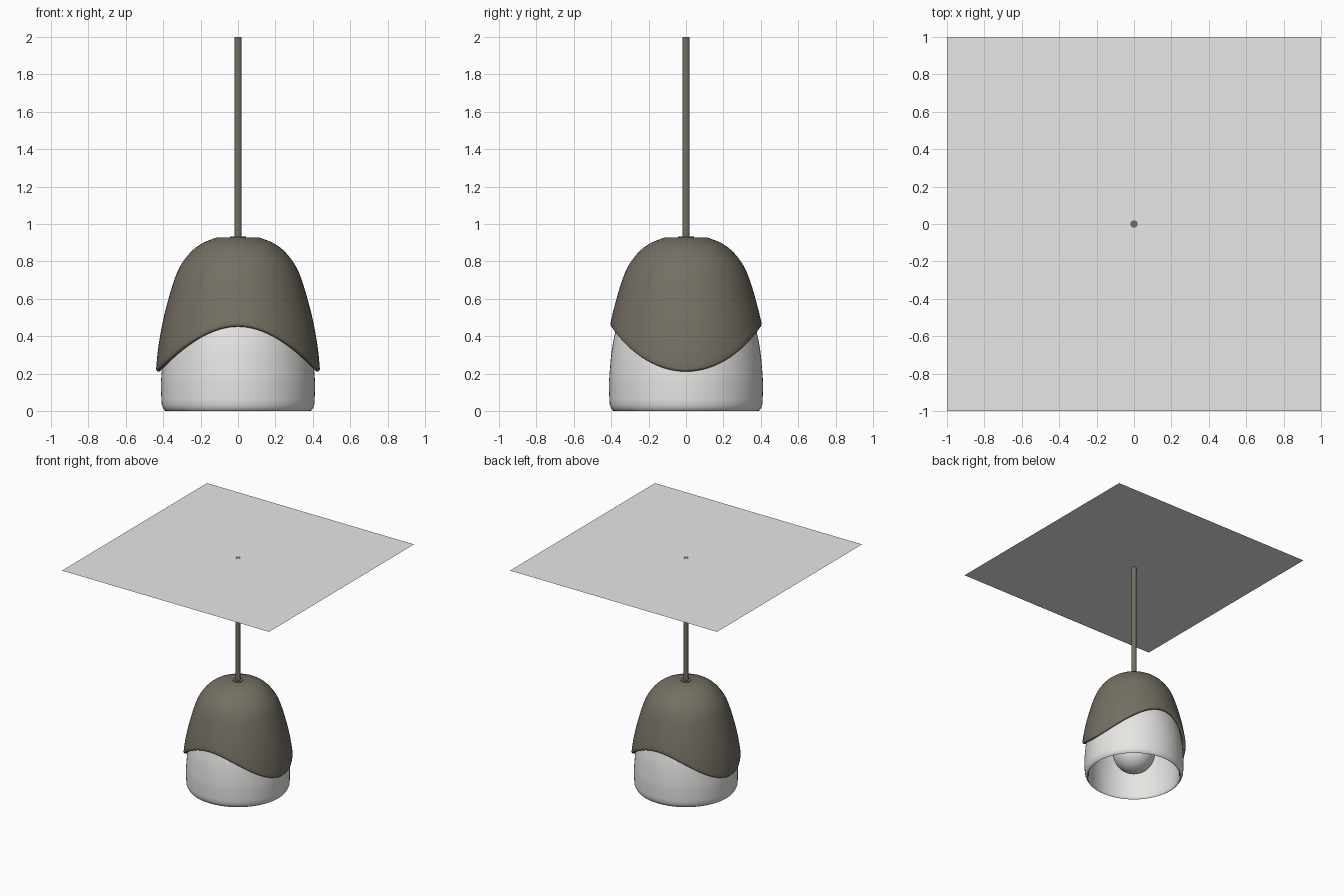
import bpy, bmesh, math
from mathutils import Vector

if "Cube" in bpy.data.objects:
    bpy.data.objects.remove(bpy.data.objects["Cube"])


def material(name, rgb):
    m = bpy.data.materials.new(name)
    m.diffuse_color = (*rgb, 1)
    m.use_nodes = True
    m.node_tree.nodes["Principled BSDF"].inputs["Base Color"].default_value = m.diffuse_color
    return m


TAUPE = material("taupe metal", (0.175, 0.16, 0.125))
WHITE = material("warm white glass", (0.80, 0.79, 0.77))
GREY = material("ceiling white", (0.80, 0.80, 0.79))
N = 96


def smooth_curve(pts, steps=8):
    """Catmull-Rom curve through (radius, height) points."""
    p = [Vector(q) for q in pts]
    p = [2 * p[0] - p[1]] + p + [2 * p[-1] - p[-2]]
    out = []
    for a, b, c, d in zip(p, p[1:], p[2:], p[3:]):
        for i in range(steps):
            t = i / steps
            out.append(0.5 * (2 * b + (c - a) * t + (2 * a - 5 * b + 4 * c - d) * t * t
                              + (3 * b - a - 3 * c + d) * t ** 3))
    return out + [p[-2]]


def lathe(name, column, mat, sides=N):
    """Skin columns of (r, z) points; column(angle) may vary around the axis."""
    bm = bmesh.new()
    cols = []
    for i in range(sides):
        a = 2 * math.pi * i / sides
        cols.append([bm.verts.new((r * math.cos(a), r * math.sin(a), z)) for r, z in column(a)])
    for i in range(sides):
        c, d = cols[i], cols[(i + 1) % sides]
        for j in range(len(c) - 1):
            bm.faces.new((c[j], c[j + 1], d[j + 1], d[j]))
    bmesh.ops.remove_doubles(bm, verts=bm.verts, dist=1e-5)
    bmesh.ops.recalc_face_normals(bm, faces=bm.faces)
    me = bpy.data.meshes.new(name)
    bm.to_mesh(me)
    bm.free()
    ob = bpy.data.objects.new(name, me)
    bpy.context.collection.objects.link(ob)
    me.materials.append(mat)
    bpy.ops.object.select_all(action='DESELECT')
    ob.select_set(True)
    bpy.context.view_layer.objects.active = ob
    bpy.ops.object.shade_smooth_by_angle(angle=math.radians(40))
    return ob


# Outer hood: dome with a wavy lower edge, low at the sides, and a rolled lip
hood = smooth_curve([(0.115, 0.928), (0.20, 0.892), (0.27, 0.83), (0.33, 0.73),
                     (0.39, 0.53), (0.425, 0.35), (0.44, 0.20)], 12)
THICK = 0.028


def hood_at(u):
    i = min(int(u), len(hood) - 2)
    return hood[i].lerp(hood[i + 1], u - i)


def hood_column(a):
    edge = 0.345 - 0.12 * math.cos(2 * a)
    lo, hi = 0, len(hood) - 1
    for _ in range(30):
        mid = (lo + hi) / 2
        lo, hi = (mid, hi) if hood_at(mid).y > edge else (lo, mid)
    rows = [i / 30 for i in range(31)]
    outer = [tuple(hood_at(lo * t)) for t in rows]
    inner = [(r - THICK, z - THICK * (1 - t)) for (r, z), t in zip(outer, rows)]
    r, z = outer[-1]
    h = THICK / 2
    lip = [(r - h + h * math.cos(k * math.pi / 6), z - h * math.sin(k * math.pi / 6))
           for k in range(1, 6)]
    return [(0, 0.928)] + outer + lip + inner[::-1] + [(0, 0.90)]


lathe("outer_hood", hood_column, TAUPE)

# Inner shade: open-bottomed glass bell with a rounded rim
bell = smooth_curve([(0.41, 0.06), (0.411, 0.13), (0.409, 0.2), (0.396, 0.33), (0.372, 0.45),
                     (0.342, 0.58), (0.285, 0.73), (0.2, 0.82), (0.1, 0.855), (0, 0.86)], 5)
rim = [(0.376, 0.02), (0.38, 0.005), (0.387, 0.0), (0.393, 0.004), (0.402, 0.018), (0.408, 0.035)]
bell_in = [(max(p.x - 0.034 * min(1, p.x / 0.2), 0), p.y - 0.03 * max(0, p.y - 0.06) / 0.8)
           for p in bell]
profile = bell_in[::-1] + rim + [tuple(p) for p in bell]
lathe("inner_shade", lambda a: profile, WHITE)

# Bulb: globe with a neck rising into the shade
globe = [(0.175 * math.sin(t), 0.22 - 0.175 * math.cos(t))
         for t in (math.radians(7 * k) for k in range(22))]
bulb = globe + [(0.07, 0.42), (0.06, 0.48), (0, 0.48)]
lathe("bulb", lambda a: bulb, WHITE, 48)
lathe("bulb_socket", lambda a: [(0, 0.46), (0.075, 0.46), (0.075, 0.83), (0, 0.83)], WHITE, 32)

# Hanging rod and its small collar
lathe("hanging_rod", lambda a: [(0, 0.9), (0.02, 0.9), (0.02, 2.0), (0, 2.0)], TAUPE, 24)
lathe("rod_collar", lambda a: [(0, 0.92), (0.042, 0.92), (0.042, 0.934), (0, 0.934)], TAUPE, 32)

# Ceiling panel: a single sheet with a round opening for the rod
bm = bmesh.new()
ring, border = [], []
for i in range(48):
    a = 2 * math.pi * i / 48
    c, s = math.cos(a), math.sin(a)
    m = max(abs(c), abs(s))
    ring.append(bm.verts.new((0.02 * c, 0.02 * s, 2)))
    border.append(bm.verts.new((c / m, s / m, 2)))
for i in range(48):
    j = (i + 1) % 48
    bm.faces.new((ring[i], border[i], border[j], ring[j]))
me = bpy.data.meshes.new("ceiling_panel")
bm.to_mesh(me)
bm.free()
me.materials.append(GREY)
bpy.context.collection.objects.link(bpy.data.objects.new("ceiling_panel", me))
